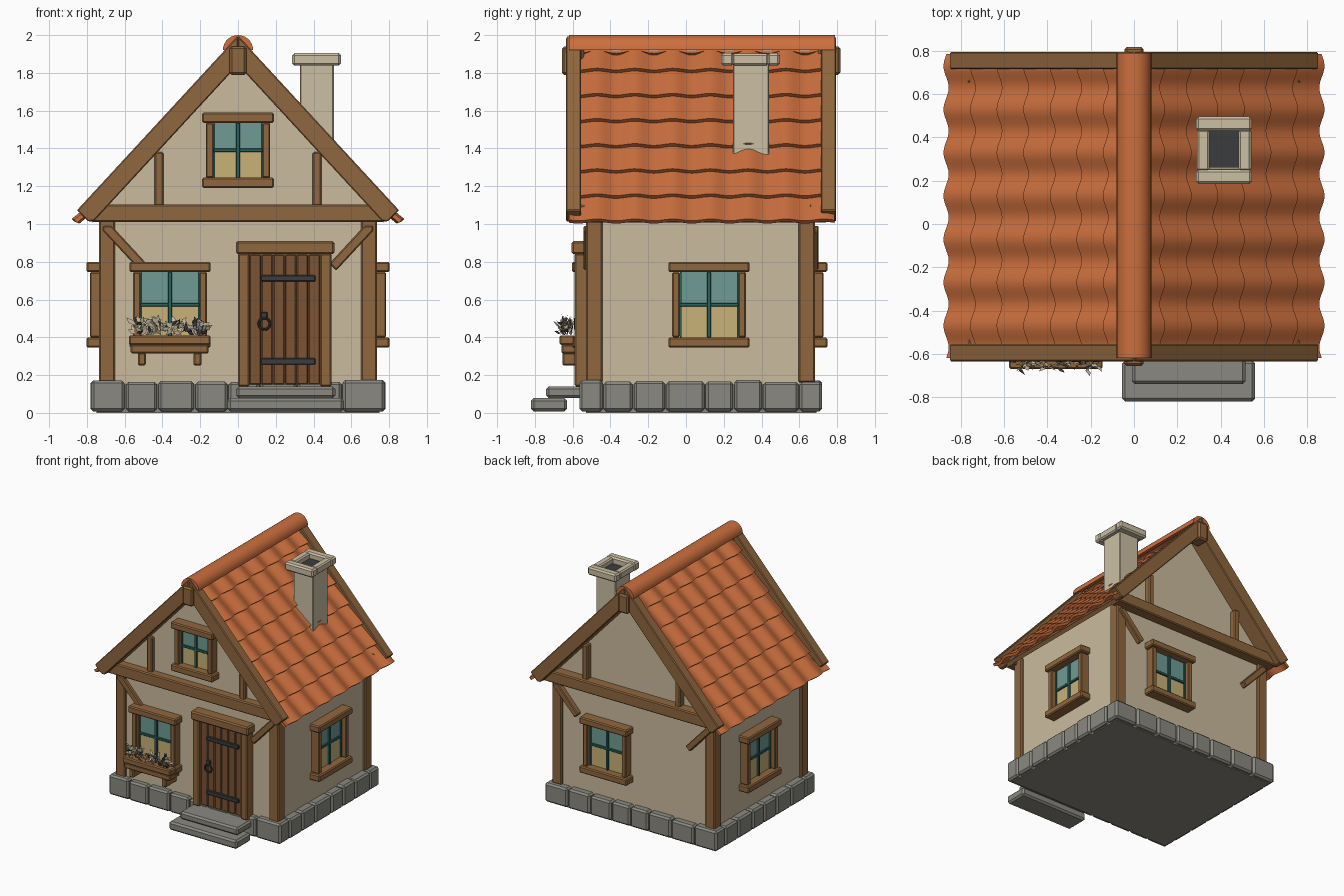
import bpy, bmesh, math, random
from mathutils import Matrix, Vector

if "Cube" in bpy.data.objects:
    bpy.data.objects.remove(bpy.data.objects["Cube"])
random.seed(4)


def mat(name, r, g, b):
    lin = lambda v: ((v / 255 + 0.055) / 1.055) ** 2.4
    m = bpy.data.materials.new(name)
    m.diffuse_color = (lin(r), lin(g), lin(b), 1)
    m.use_nodes = True
    m.node_tree.nodes["Principled BSDF"].inputs["Base Color"].default_value = m.diffuse_color
    return m


TILE = mat("terracotta", 205, 112, 62)
WOOD = mat("timber", 144, 103, 62)
DOOR = mat("door_wood", 124, 84, 52)
PLASTER = mat("plaster", 203, 187, 157)
STONE = mat("grey_stone", 138, 137, 129)
PALE = mat("pale_stone", 204, 192, 165)
GLASS = mat("teal_glass", 112, 156, 148)
GLOW = mat("warm_glass", 200, 178, 120)
FRAME = mat("green_frame", 42, 98, 92)
IRON = mat("dark_iron", 58, 60, 62)

CY = 0.08                      # middle of the house body along y
A = 1.945                      # ridge height of the roof plane
C, S = math.cos(math.radians(47.3)), math.sin(math.radians(47.3))


def finish(name, bm, m, bevel=0.0, smooth=False):
    if bevel:
        bmesh.ops.bevel(bm, geom=bm.edges[:], offset=bevel, segments=1, affect='EDGES')
    bmesh.ops.recalc_face_normals(bm, faces=bm.faces[:])
    me = bpy.data.meshes.new(name)
    bm.to_mesh(me)
    bm.free()
    me.materials.append(m)
    ob = bpy.data.objects.new(name, me)
    bpy.context.collection.objects.link(ob)
    if smooth:
        bpy.ops.object.select_all(action='DESELECT')
        ob.select_set(True)
        bpy.context.view_layer.objects.active = ob
        bpy.ops.object.shade_smooth_by_angle(angle=math.radians(40))
    return ob


def box(name, x0, x1, y0, y1, z0, z1, m, bevel=0.008, M=Matrix()):
    bm = bmesh.new()
    T = Matrix.Translation(((x0 + x1) / 2, (y0 + y1) / 2, (z0 + z1) / 2))
    D = Matrix.Diagonal((x1 - x0, y1 - y0, z1 - z0, 1))
    bmesh.ops.create_cube(bm, size=1, matrix=M @ T @ D)
    return finish(name, bm, m, bevel)


def prism(name, pts, y0, y1, m, bevel=0.0, smooth=False):
    """Extrude an (x, z) outline along y."""
    bm = bmesh.new()
    f = bm.faces.new([bm.verts.new((x, y0, z)) for x, z in pts])
    r = bmesh.ops.extrude_face_region(bm, geom=[f])
    for v in r['geom']:
        if isinstance(v, bmesh.types.BMVert):
            v.co.y = y1
    return finish(name, bm, m, bevel, smooth)


def slope(side, s, h):
    """Point on the roof: s down the slope, h above the roof plane."""
    return side * (s * C + h * S), A - s * S + h * C


# Walls with gables
prism("walls", [(-.715, .1), (.715, .1), (.715, 1.07), (0, 1.845), (-.715, 1.07)],
      -.515, .66, PLASTER)

# Foundation: core slab and a ring of bevelled stones
box("foundation_core", -.75, .75, -.53, .69, 0, .15, STONE, 0)


def stone_run(a, b, n):
    w = [random.uniform(.8, 1.2) for _ in range(n)]
    p = a
    for k in w:
        q = p + k / sum(w) * (b - a)
        yield p + .003, q - .003
        p = q


for lo, hi in ((-.565, -.44), (.60, .72)):
    for a, b in stone_run(-.78, .78, 8):
        box("foundation_stone", a, b, lo, hi, .008, random.uniform(.162, .174), STONE, .014)
for sx in (-1, 1):
    for a, b in stone_run(-.44, .60, 6):
        x0, x1 = sorted((sx * .66, sx * .78))
        box("foundation_stone", x0, x1, a, b, .008, random.uniform(.162, .174), STONE, .014)

# Door steps
box("lower_step", -.055, .56, -.82, -.63, .008, .078, STONE, .014)
box("upper_step", -.01, .515, -.74, -.54, .078, .14, STONE, .014)

# Corner posts
for sx in (-1, 1):
    for y in (-.53, .595):
        x0, x1 = sorted((sx * .65, sx * .737))
        box("corner_post", x0, x1, y, y + .088, .16, 1.05, WOOD)

# Gable timbers, mirrored front to back and left to right
for sy in (-1, 1):
    def ys(a, b):
        return sorted((CY + sy * a, CY + sy * b))
    box("tie_beam", -.77, .77, *ys(.57, .665), 1.01, 1.103, WOOD)
    box("ridge_block", -.045, .045, *ys(.62, .737), 1.79, 1.94, WOOD, .012)
    for sx in (-1, 1):
        x0, x1 = sorted((sx * .395, sx * .443))
        box("gable_strut", x0, x1, *ys(.57, .63), 1.09, 1.38, WOOD)
        prism("corner_brace", [(sx * x, z) for x, z in
              ((.67, .99), (.485, .79), (.52, .755), (.715, .965), (.715, .99))],
              *ys(.575, .622), WOOD, .006)
        ends = [(-.035 * S / C, .035), (1.22, .035), (1.222, -.05), (1.20, -.07), (.07 * S / C, -.07)]
        prism("barge_board", [slope(sx, s, h) for s, h in ends], *ys(.635, .715), WOOD, .006)

# Roof deck under the tiles
for sx in (-1, 1):
    prism("roof_deck", [slope(sx, s, h) for s, h in
          ((.04 * S / C, -.04), (1.21, -.04), (1.21, -.07), (.07 * S / C, -.07))],
          -.58, .74, WOOD)


# Overlapping wavy tile rows
def tile_row(side, i):
    last = i == 6
    y0, y1 = (-.62, .785) if last else (-.57, .73)
    s0, s1 = max(.01, i * .181 - .03), (i + 1) * .181
    n = 84
    bm = bmesh.new()
    rings = []
    for k in range(n + 1):
        y = y0 + (y1 - y0) * k / n
        w = .012 * math.cos(2 * math.pi * (y - .33) / .2)
        ring = []
        for s, h in ((s0, -.018), (s1 + w * .4, .012), (s1 + w * .4, -.01), (s0, -.038)):
            x, z = slope(side, s, h + w)
            ring.append(bm.verts.new((x, y, z)))
        rings.append(ring)
    for a, b in zip(rings, rings[1:]):
        for j in range(4):
            bm.faces.new((a[j], a[j - 1], b[j - 1], b[j]))
    bm.faces.new(rings[0])
    bm.faces.new(rings[-1])
    finish("tile_row", bm, TILE, 0, True)


for sx in (-1, 1):
    for i in range(7):
        tile_row(sx, i)

# Ridge cap: half ring
arc = [math.pi * k / 14 for k in range(15)]
prism("ridge_cap", [(.08 * math.cos(t), 1.92 + .08 * math.sin(t)) for t in arc] +
      [(.052 * math.cos(t), 1.92 + .052 * math.sin(t)) for t in reversed(arc)],
      -.62, .79, TILE, 0, True)

# Chimney with open cap
box("chimney_shaft", .327, .507, .248, .44, 1.2, 1.85, PALE, .006)
box("chimney_opening", .34, .49, .26, .43, 1.84, 1.858, IRON, 0)
for y in (.185, .43):
    box("chimney_cap_end", .287, .545, y, y + .067, 1.838, 1.905, PALE, .012)
for x in (.29, .483):
    box("chimney_cap_side", x, x + .059, .245, .437, 1.84, 1.902, PALE, .01)


# Windows: local x along the wall, -y outward
def window(x, y, turn, w, z0, z1, sill=True):
    M = Matrix.Translation((x, y, 0)) @ Matrix.Rotation(math.radians(turn), 4, 'Z')

    def part(name, *a):
        box(name, *a, M=M)
    g, b, t = w - .06, z0 + .055, z1 - .055
    mid = (b + t) / 2
    part("window_lintel", -w, w, -.088, .01, t, z1, WOOD, .008)
    if sill:
        part("window_sill", -w, w, -.088, .01, z0, b, WOOD, .008)
    part("glass_upper", -g, g, -.02, .01, mid, t, GLASS, 0)
    part("glass_lower", -g, g, -.02, .01, b, mid, GLOW, 0)
    part("window_mullion", -.01, .01, -.035, 0, b, t, FRAME, .002)
    part("window_crossbar", -g, g, -.033, 0, mid - .009, mid + .009, FRAME, .002)
    for sx in (-1, 1):
        a, c = sorted((sx * g, sx * (w - .02)))
        part("window_jamb", a, c, -.068, .01, b, t, WOOD, .006)
        a, c = sorted((sx * g, sx * (g - .008)))
        part("window_edge", a, c, -.03, 0, b, t, FRAME, 0)


window(0, -.515, 0, .19, 1.19, 1.59)
window(-.36, -.515, 0, .215, .345, .80)
window(.715, .122, 90, .215, .345, .80)
window(-.715, .122, -90, .215, .345, .80)
window(.23, .66, 180, .215, .345, .80)

# Flower box
box("flower_box_rim", -.578, -.145, -.67, -.59, .36, .41, WOOD)
box("flower_box_base", -.568, -.155, -.66, -.53, .315, .362, WOOD)
for x in (-.53, -.235):
    box("flower_box_bracket", x, x + .042, -.655, -.51, .25, .32, WOOD)


# Plants: pointed leaves and small blossoms
def plants(name, m, count, size):
    bm = bmesh.new()
    for _ in range(count):
        p = Vector((random.uniform(-.56, -.165), random.uniform(-.665, -.61), random.uniform(.41, .47)))
        d = Vector((random.uniform(-1, 1), random.uniform(-.5, .3), random.uniform(.1, 1))).normalized() * size
        side = d.cross(Vector((random.uniform(-.4, .4), 1, .3))).normalized() * size * .22
        bm.faces.new([bm.verts.new(q) for q in (p, p + d * .5 + side, p + d, p + d * .5 - side)])
    finish(name, bm, m)


plants("leaves", IRON, 30, .05)
plants("petals", PALE, 75, .055)

# Door: frame, planks, hinges and ring handle
for x in (.0, .435):
    box("door_post", x, x + .06, -.59, -.5, .14, .845, WOOD)
box("door_lintel", -.01, .51, -.605, -.5, .84, .91, WOOD, .01)
box("door_backing", .06, .435, -.53, -.5, .145, .84, DOOR, 0)
for i in range(6):
    x = .06 + i * .0625
    box("door_plank", x + .001, x + .0615, -.568, -.52, .15, .838, DOOR, .006)
for z in (.255, .695):
    box("door_hinge", .12, .41, -.582, -.56, z, z + .035, IRON, .005)
box("handle_plate", .12, .155, -.585, -.56, .495, .535, IRON, .005)
bpy.ops.mesh.primitive_torus_add(major_radius=.03, minor_radius=.007, major_segments=20,
                                 minor_segments=8, location=(.14, -.585, .472),
                                 rotation=(math.pi / 2, 0, 0))
ring = bpy.context.object
ring.name = "handle_ring"
ring.data.materials.append(IRON)
bpy.ops.object.shade_smooth_by_angle()
